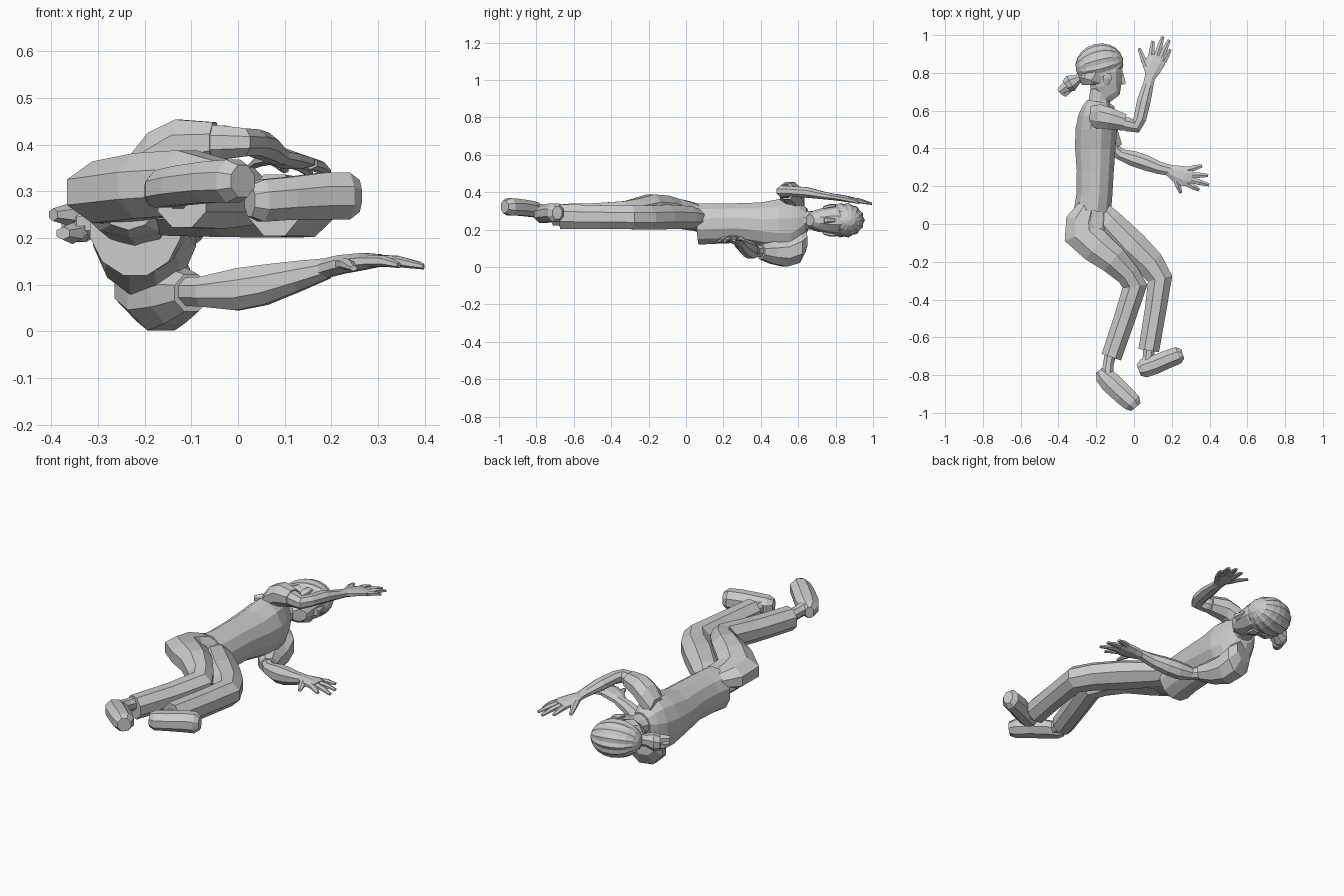
import bpy, bmesh, math
from mathutils import Vector


def loft(name, rings, n=8):
    """Skin rings (x, y, z, in-plane radius, z radius) set across the path's xy direction."""
    bm = bmesh.new()
    loops = []
    grow = 1 / math.cos(math.pi / n)  # flats sit on the given radius
    for i, (x, y, z, ru, rz) in enumerate(rings):
        a = Vector(rings[max(i - 1, 0)][:2])
        b = Vector(rings[min(i + 1, len(rings) - 1)][:2])
        c = Vector((x, y))
        t = Vector((0, 0))
        for d in (c - a, b - c):
            if d.length:
                t += d.normalized()
        t.normalize()
        u = Vector((t.y, -t.x, 0))
        loop = []
        for k in range(n):
            ang = 2 * math.pi * (k + .5) / n
            loop.append(bm.verts.new(Vector((x, y, z)) + u * ru * grow * math.cos(ang)
                                     + Vector((0, 0, rz * grow * math.sin(ang)))))
        loops.append(loop)
    for p, q in zip(loops, loops[1:]):
        for k in range(n):
            bm.faces.new((p[k], p[(k + 1) % n], q[(k + 1) % n], q[k]))
    bm.faces.new(loops[0])
    bm.faces.new(loops[-1])
    return finish(name, bm)


def finish(name, bm):
    bmesh.ops.recalc_face_normals(bm, faces=bm.faces)
    me = bpy.data.meshes.new(name)
    bm.to_mesh(me)
    bm.free()
    ob = bpy.data.objects.new(name, me)
    bpy.context.collection.objects.link(ob)
    return ob


def fingers(name, pairs, r=0.016):
    """Each finger is a tapered bar from knuckle to tip."""
    for i, (a, b) in enumerate(pairs):
        m = [(p + q) / 2 for p, q in zip(a, b)]
        m[2] += 0.004
        loft(f"{name}_{i + 1}", [(*a, r, r * .7), (*m, r * .9, r * .65), (*b, r * .5, r * .35)], 6)


# shirt, lying on its side
loft("shirt", [(-.22, .07, .23, .098, .11), (-.21, .15, .232, .095, .108),
               (-.205, .28, .235, .098, .106), (-.205, .40, .225, .107, .12),
               (-.20, .50, .22, .110, .143), (-.20, .57, .22, .095, .145),
               (-.195, .615, .235, .078, .105), (-.19, .648, .25, .058, .06)], 12)

# hips
loft("hips", [(-.215, .11, .25, .07, .075), (-.225, .04, .265, .10, .068),
              (-.235, -.02, .275, .10, .07), (-.235, -.07, .28, .06, .06)], 10)

# trouser legs
loft("upper_trouser_leg", [(-.24, .10, .285, .05, .04), (-.275, .02, .29, .085, .06),
                           (-.275, -.05, .298, .10, .066),
                           (-.20, -.12, .312, .088, .07), (-.11, -.19, .318, .076, .07),
                           (-.03, -.27, .30, .062, .065), (.005, -.33, .29, .066, .062),
                           (-.05, -.50, .28, .057, .06), (-.12, -.705, .28, .054, .057)], 8)
loft("lower_trouser_leg", [(-.20, .10, .26, .045, .035), (-.135, .01, .265, .075, .06),
                           (-.01, -.12, .268, .085, .066), (.085, -.21, .265, .076, .064),
                           (.138, -.29, .265, .066, .063), (.115, -.45, .267, .057, .063),
                           (.078, -.67, .27, .055, .066)], 8)

# ankles and shoes
loft("upper_ankle", [(-.12, -.66, .29, .032, .034), (-.135, -.74, .30, .028, .03),
                     (-.145, -.82, .31, .034, .034)])
loft("lower_ankle", [(.083, -.64, .272, .032, .034), (.075, -.71, .278, .029, .032),
                     (.068, -.77, .285, .034, .034)])
loft("upper_shoe", [(-.185, -.775, .30, .02, .03), (-.165, -.80, .305, .045, .04),
                    (-.125, -.838, .312, .056, .042), (-.06, -.90, .32, .054, .044),
                    (-.01, -.945, .322, .05, .046), (.01, -.970, .322, .032, .034)], 8)
loft("lower_shoe", [(.025, -.775, .28, .03, .034), (.05, -.765, .28, .05, .045),
                    (.11, -.745, .285, .05, .046), (.18, -.715, .29, .048, .05),
                    (.235, -.695, .29, .045, .05), (.258, -.688, .29, .026, .034)], 8)

# raised arm
loft("raised_sleeve", [(-.235, .575, .31, .05, .06), (-.19, .57, .36, .064, .065),
                       (-.13, .558, .397, .058, .057), (-.05, .538, .405, .044, .043)], 8)
loft("raised_arm", [(-.08, .54, .405, .036, .038), (-.03, .527, .405, .037, .036),
                    (.01, .518, .405, .038, .03), (.032, .56, .405, .034, .028),
                    (.052, .65, .398, .036, .028), (.076, .74, .382, .028, .02),
                    (.086, .785, .375, .027, .018)], 8)
loft("raised_palm", [(.085, .77, .377, .025, .017), (.095, .81, .372, .042, .017),
                     (.115, .86, .364, .052, .016), (.125, .89, .36, .046, .012)], 8)
fingers("raised_finger", [((.09, .875, .36), (.10, .97, .345)),
                          ((.118, .88, .36), (.153, .993, .338)),
                          ((.14, .875, .36), (.187, .975, .34)),
                          ((.155, .86, .36), (.192, .925, .343)),
                          ((.07, .82, .37), (.027, .93, .352))])

# resting arm
loft("resting_sleeve", [(-.195, .635, .14, .055, .055), (-.185, .60, .105, .083, .083),
                        (-.165, .53, .077, .076, .075), (-.135, .46, .077, .058, .06),
                        (-.10, .40, .082, .042, .04)], 8)
loft("resting_arm", [(-.12, .42, .085, .03, .03), (-.075, .37, .085, .030, .032),
                     (0, .345, .09, .041, .045), (.06, .325, .10, .041, .043),
                     (.13, .298, .118, .033, .033), (.195, .283, .135, .029, .022)], 8)
loft("resting_palm", [(.18, .286, .133, .027, .021), (.22, .268, .143, .044, .02),
                      (.27, .252, .15, .053, .018), (.305, .245, .152, .047, .013)], 8)
fingers("resting_finger", [((.28, .285, .151), (.36, .308, .145)),
                           ((.29, .26, .151), (.393, .257, .142)),
                           ((.295, .235, .151), (.398, .207, .139)),
                           ((.28, .215, .151), (.345, .18, .142)),
                           ((.22, .24, .145), (.248, .163, .135))])

# neck and head
loft("neck", [(-.19, .61, .25, .06, .055), (-.182, .66, .25, .056, .047),
              (-.165, .75, .25, .06, .05)], 10)
loft("head", [(-.105, .662, .25, .036, .03), (-.122, .685, .25, .06, .05),
              (-.147, .735, .25, .085, .064), (-.15, .80, .25, .09, .074),
              (-.165, .87, .25, .09, .072)], 10)
loft("nose", [(-.063, .738, .25, .016, .018), (-.064, .75, .25, .019, .014),
              (-.065, .80, .25, .008, .008)], 6)
for side in (-1, 1):
    loft("ear", [(-.147, .735, .25 + side * .066, .012, .008),
                 (-.14, .77, .25 + side * .076, .022, .01),
                 (-.14, .80, .25 + side * .078, .018, .008)], 6)

# ribbed headscarf: sphere with its poles front and back, every other meridian raised
bm = bmesh.new()
bmesh.ops.create_uvsphere(bm, u_segments=28, v_segments=10, radius=1)
for v in bm.verts:
    k = round(math.atan2(v.co.y, v.co.x) / (2 * math.pi / 28))
    f = 1.0 if k % 2 else 0.93
    x, y, z = v.co.z * .128, v.co.y * .110 * f, v.co.x * .094 * f
    a = math.radians(14)
    v.co = (-.183 + x * math.cos(a) - y * math.sin(a),
            .845 + x * math.sin(a) + y * math.cos(a), .25 + z)
finish("headscarf", bm)

# scarf band, knot and tails
loft("scarf_band", [(-.225, .735, .25, .05, .055), (-.225, .76, .25, .07, .076),
                    (-.20, .80, .25, .08, .082)], 10)
loft("scarf_knot", [(-.265, .785, .245, .03, .03), (-.30, .765, .24, .025, .03),
                    (-.335, .745, .235, .045, .044), (-.362, .73, .23, .033, .035)], 8)
for i, (tx, ty, tz) in enumerate([(-.396, .70, .25), (-.375, .68, .21)]):
    loft(f"scarf_tail_{i + 1}", [(-.33, .745, .235, .03, .02),
                                 ((-.335 + tx) / 2, (.745 + ty) / 2, tz, .026, .02),
                                 (tx, ty, tz, .016, .012)], 6)
